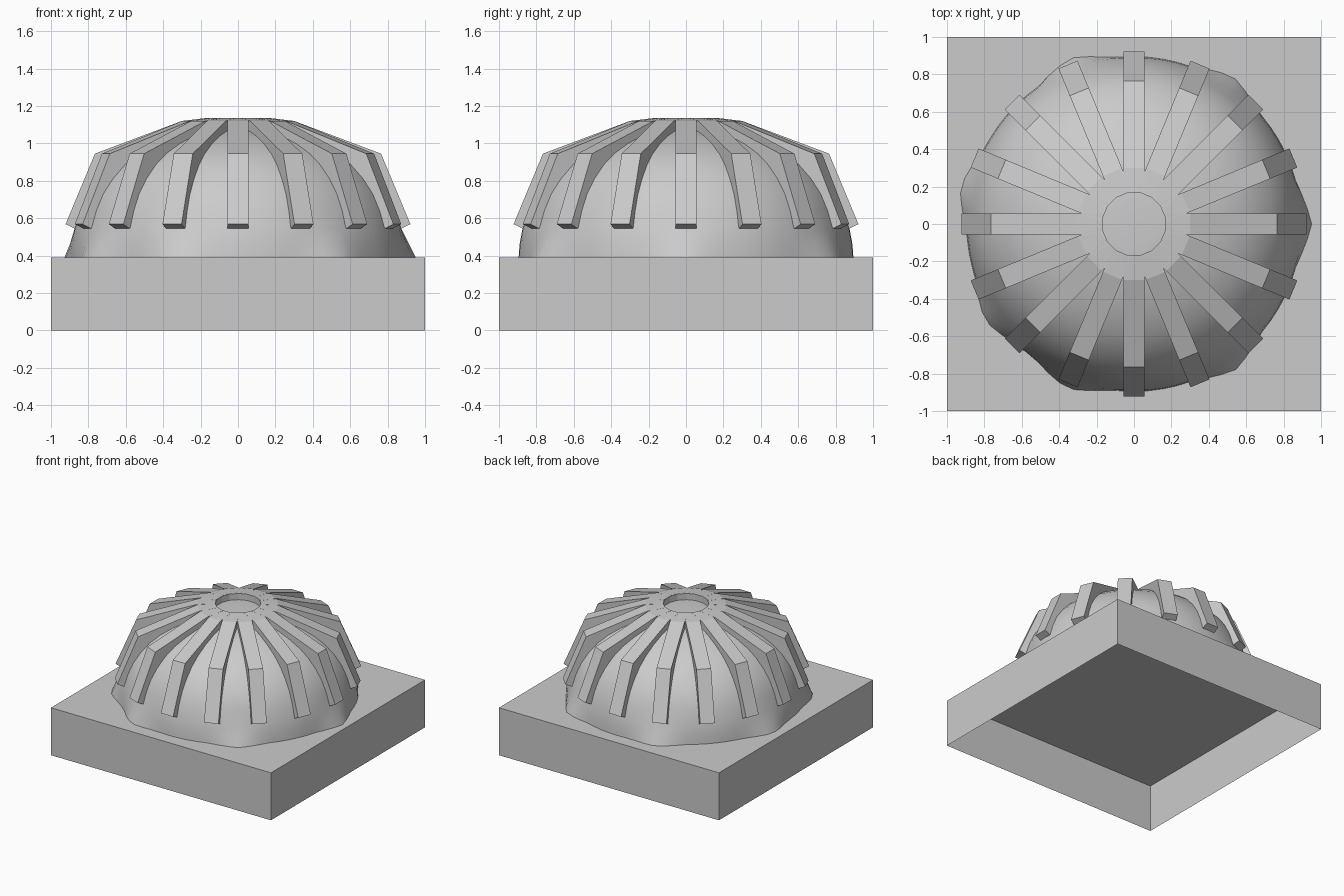
import bpy, bmesh, math

if "Cube" in bpy.data.objects:
    bpy.data.objects.remove(bpy.data.objects["Cube"])


def make_object(name, bm, smooth=None):
    bmesh.ops.recalc_face_normals(bm, faces=bm.faces)
    mesh = bpy.data.meshes.new(name)
    bm.to_mesh(mesh)
    bm.free()
    obj = bpy.data.objects.new(name, mesh)
    bpy.context.collection.objects.link(obj)
    if smooth:
        bpy.context.view_layer.objects.active = obj
        obj.select_set(True)
        bpy.ops.object.shade_smooth_by_angle(angle=math.radians(smooth))
        obj.select_set(False)
    return obj


# Square plinth: thin shell, open underneath
bm = bmesh.new()
bmesh.ops.create_cube(bm, size=1)
for v in bm.verts:
    v.co = (v.co.x * 2, v.co.y * 2, (v.co.z + 0.5) * 0.39)
bottom = [f for f in bm.faces if f.calc_center_median().z < 0.01]
bmesh.ops.delete(bm, geom=bottom, context='FACES_ONLY')
make_object("plinth", bm)

# Dome: lathed profile whose foot flares into a few rough points
PROFILE = [(0.895, 0.39), (0.89, 0.46), (0.875, 0.54), (0.845, 0.64),
           (0.805, 0.73), (0.75, 0.81), (0.68, 0.885), (0.60, 0.945),
           (0.50, 0.998), (0.40, 1.037), (0.30, 1.065), (0.20, 1.082), (0.12, 1.087)]
SPIKES = [0, 56, 111, 168, 213, 248, 305]
SEG = 72
bm = bmesh.new()
rings = []
for level, (r, z) in enumerate(PROFILE):
    ring = []
    for i in range(SEG):
        deg = i * 360 / SEG
        near = min(abs((deg - s + 180) % 360 - 180) for s in SPIKES)
        flare = max(0, 1 - near / 14) * (0.055, 0.025)[level] if level < 2 else 0
        a = math.radians(deg)
        ring.append(bm.verts.new(((r + flare) * math.cos(a), (r + flare) * math.sin(a), z)))
    rings.append(ring)
for low, high in zip(rings, rings[1:]):
    for i in range(SEG):
        j = (i + 1) % SEG
        bm.faces.new((low[i], low[j], high[j], high[i]))
bm.faces.new(rings[-1])
make_object("dome", bm, smooth=40)

# Sixteen bent ribs radiating from the round opening at the crown
OUTER = [(0.167, 1.135), (0.30, 1.12), (0.765, 0.945), (0.922, 0.568)]
INNER = [(0.167, 1.06), (0.28, 1.045), (0.71, 0.84), (0.845, 0.532)]
HALF = 0.055
bm = bmesh.new()
for k in range(16):
    a = k * math.tau / 16
    c, s = math.cos(a), math.sin(a)
    sections = []
    for (ro, zo), (ri, zi) in zip(OUTER, INNER):
        corners = [(ro, -HALF, zo), (ro, HALF, zo), (ri, HALF, zi), (ri, -HALF, zi)]
        sections.append([bm.verts.new((r * c - w * s, r * s + w * c, z)) for r, w, z in corners])
    for p, q in zip(sections, sections[1:]):
        for i in range(4):
            j = (i + 1) % 4
            bm.faces.new((p[i], p[j], q[j], q[i]))
    bm.faces.new(sections[0])
    bm.faces.new(sections[-1])
make_object("ribs", bm)
